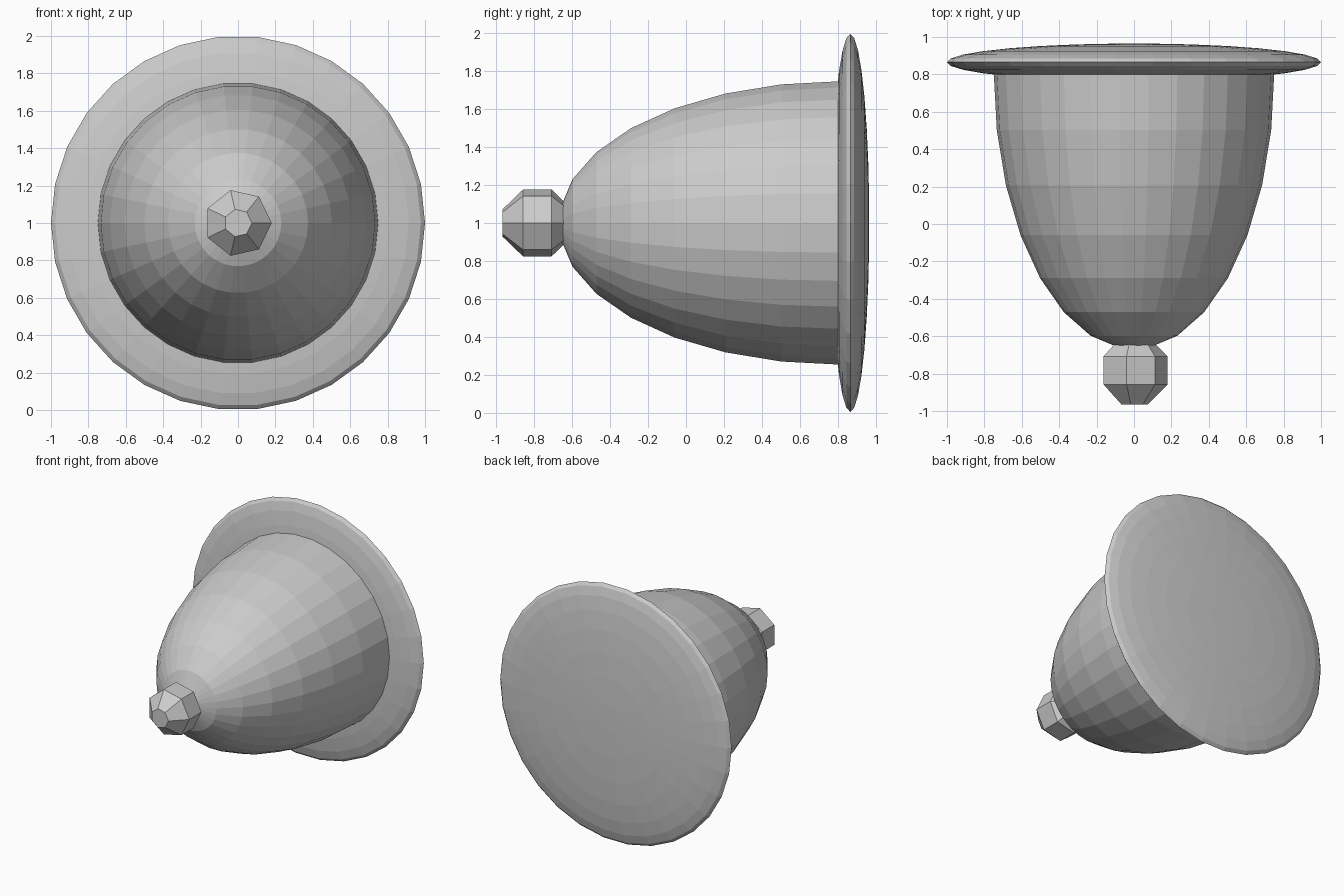
import bpy, bmesh
from math import sin, cos, radians, tau

if "Cube" in bpy.data.objects:
    bpy.data.objects.remove(bpy.data.objects["Cube"])

AXIS_Z = 1.0


def ellipsoid(name, y, radius, length, sides, angles):
    """Flat-faced ellipsoid about the y axis; ring angles run from the front pole, ends capped."""
    bm = bmesh.new()
    rings = []
    for a in map(radians, angles):
        r, yy = radius * sin(a), y - length * cos(a)
        rings.append([bm.verts.new((r * cos(tau * i / sides), yy,
                                    AXIS_Z + r * sin(tau * i / sides)))
                      for i in range(sides)])
    for lo, hi in zip(rings, rings[1:]):
        for i in range(sides):
            j = (i + 1) % sides
            bm.faces.new((lo[i], lo[j], hi[j], hi[i]))
    bm.faces.new(rings[0])
    bm.faces.new(rings[-1])
    bmesh.ops.recalc_face_normals(bm, faces=bm.faces)
    mesh = bpy.data.meshes.new(name)
    bm.to_mesh(mesh)
    bm.free()
    obj = bpy.data.objects.new(name, mesh)
    bpy.context.collection.objects.link(obj)
    return obj


# Thin lens-shaped disc at the back
ellipsoid("base_disc", 0.865, 1.0, 0.1, 30, range(6, 175, 12))

# Half-ellipsoid dome reaching towards the front
ellipsoid("dome", 0.81, 0.75, 1.48, 30, range(6, 91, 12))

# Low-poly seven-sided knob on the tip
ellipsoid("tip_knob", -0.783, 0.195, 0.197, 7, [22.5, 67.5, 112.5, 157.5])
